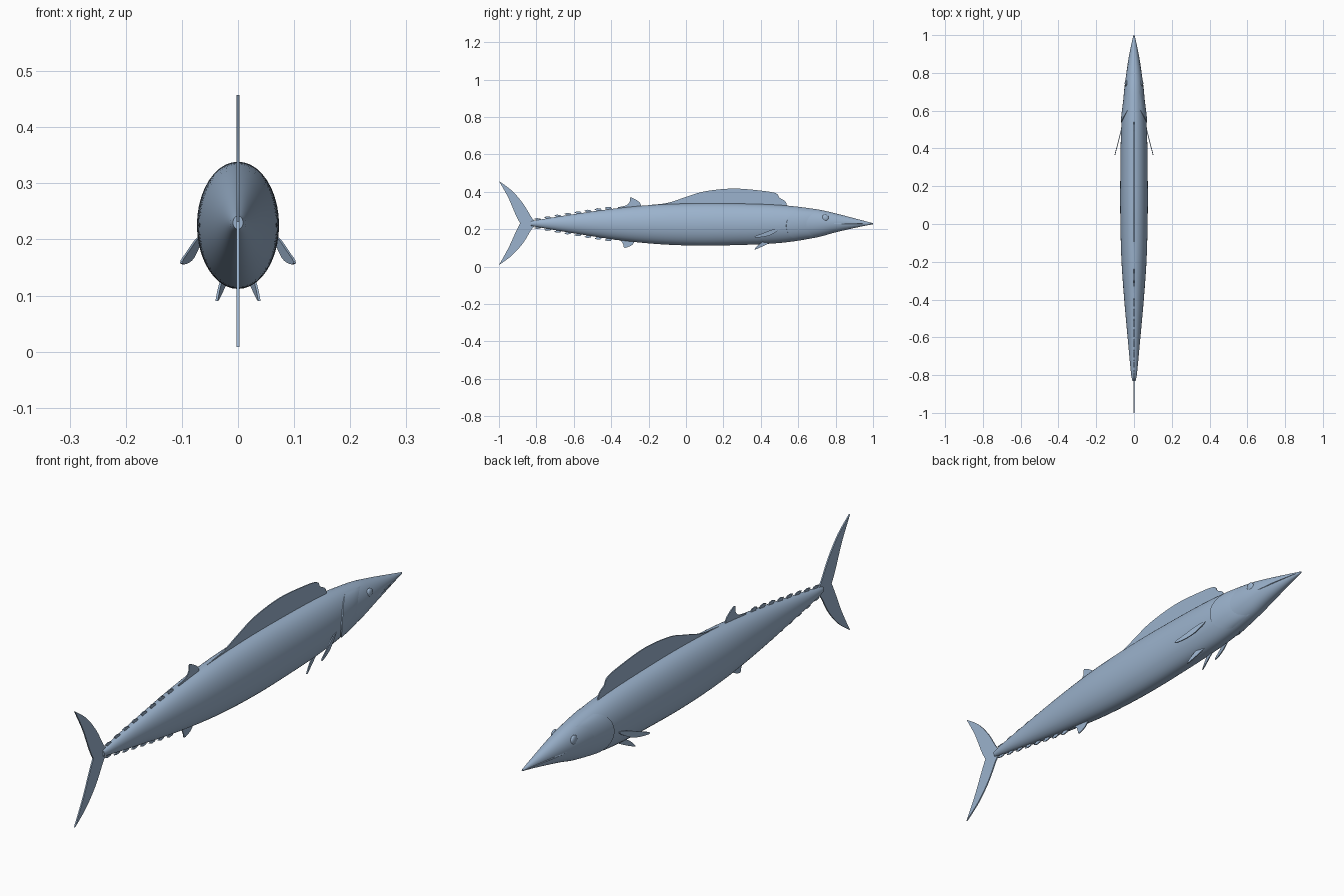
import bpy, bmesh, math
from mathutils import Vector

cube = bpy.data.objects.get("Cube")
if cube:
    bpy.data.objects.remove(cube)

blue = bpy.data.materials.new("steel blue")
blue.use_nodes = True
COLOUR = (0.33, 0.45, 0.61, 1)
blue.diffuse_color = COLOUR
blue.node_tree.nodes["Principled BSDF"].inputs["Base Color"].default_value = COLOUR

# Body stations: y, top z, bottom z, half width
STATIONS = [(-0.83, .242, .218, .009), (-0.8, .248, .212, .015), (-0.6, .28, .178, .034),
            (-0.4, .308, .147, .052), (-0.2, .328, .124, .066), (0, .337, .113, .072),
            (0.2, .338, .113, .073), (0.5, .329, .126, .068), (0.7, .306, .156, .053),
            (0.8, .284, .183, .040), (0.95, .245, .217, .013), (1, .232, .226, .003)]


def station(y):
    """Smooth (Hermite) interpolation of the body stations."""
    n = len(STATIONS)
    i = max(k for k in range(n - 1) if STATIONS[k][0] <= y or k == 0)

    def slope(k, c):
        a, b = STATIONS[max(k - 1, 0)], STATIONS[min(k + 1, n - 1)]
        return (b[c] - a[c]) / (b[0] - a[0])
    a, b = STATIONS[i], STATIONS[i + 1]
    h = b[0] - a[0]
    t = min(max((y - a[0]) / h, 0), 1)
    return [(2*t**3 - 3*t*t + 1) * a[c] + (t**3 - 2*t*t + t) * h * slope(i, c)
            + (3*t*t - 2*t**3) * b[c] + (t**3 - t*t) * h * slope(i + 1, c) for c in (1, 2, 3)]


def skin(y, angle, grow=0.0):
    """Point on the body, angle measured from the model's left side upwards."""
    top, bottom, half = station(y)
    return Vector(((half + grow) * math.cos(angle), y,
                   (top + bottom) / 2 + ((top - bottom) / 2 + grow) * math.sin(angle)))


def make(name, bm, smooth=40):
    bmesh.ops.recalc_face_normals(bm, faces=bm.faces)
    mesh = bpy.data.meshes.new(name)
    bm.to_mesh(mesh)
    bm.free()
    obj = bpy.data.objects.new(name, mesh)
    bpy.context.collection.objects.link(obj)
    mesh.materials.append(blue)
    bpy.ops.object.select_all(action='DESELECT')
    obj.select_set(True)
    bpy.context.view_layer.objects.active = obj
    bpy.ops.object.shade_smooth_by_angle(angle=math.radians(smooth))
    return obj


def grid(bm, rows, closed=False):
    rows = [[bm.verts.new(p) for p in row] for row in rows]
    for a, b in zip(rows, rows[1:]):
        n = len(a)
        for j in range(n if closed else n - 1):
            k = (j + 1) % n
            bm.faces.new((a[j], a[k], b[k], b[j]))
    return rows


def curve(points, steps=5):
    """Catmull-Rom line through the points."""
    p = [Vector(q) for q in points]
    p = [p[0]] + p + [p[-1]]
    line = []
    for a, b, c, d in zip(p, p[1:], p[2:], p[3:]):
        for s in range(steps):
            t = s / steps
            line.append(0.5 * (2*b + (c - a)*t + (2*a - 5*b + 4*c - d)*t*t
                               + (3*b - a - 3*c + d)*t**3))
    return line + [p[-1]]


def plate(bm, outline, place, thick):
    """Flat fin: a thin slab whose outline is given in (y, z)."""
    sides = [[bm.verts.new(place(s * thick / 2, p[0], p[1])) for p in outline] for s in (-1, 1)]
    for side in sides:
        bm.faces.new(side)
    for j in range(len(outline)):
        k = (j + 1) % len(outline)
        bm.faces.new((sides[0][j], sides[0][k], sides[1][k], sides[1][j]))


def upright(x, y, z):
    return Vector((x, y, z))


def midline_fin(name, edge, base, thick=0.004):
    bm = bmesh.new()
    plate(bm, curve(edge) + [Vector(p) for p in base], upright, thick)
    make(name, bm, 30)


# Body
bm = bmesh.new()
SIDES, RINGS = 40, 72
rings = grid(bm, [[skin(-0.83 + 1.83 * i / RINGS, math.tau * j / SIDES) for j in range(SIDES)]
                  for i in range(RINGS + 1)], closed=True)
bm.faces.new(rings[0])
bm.faces.new(rings[-1])
make("body", bm, 60)

# Dorsal and anal fins
midline_fin("front_dorsal_fin",
            [(-.2, .329), (-.1, .34), (0, .372), (.1, .402), (.25, .417), (.4, .406), (.48, .392),
             (.5, .368), (.53, .35), (.54, .325)], [(.5, .31), (.2, .32), (-.1, .318)])
midline_fin("rear_dorsal_fin",
            [(-.238, .32), (-.25, .345), (-.295, .37), (-.3, .348), (-.32, .327), (-.365, .317)],
            [(-.36, .3), (-.25, .31)])
midline_fin("anal_fin",
            [(-.275, .135), (-.29, .114), (-.328, .1), (-.336, .118), (-.35, .138), (-.39, .144)],
            [(-.38, .16), (-.28, .15)])

# Rows of small finlets above and below the tail stem
for name, row in (("upper_finlets", 0), ("lower_finlets", 1)):
    bm = bmesh.new()
    for i in range(8):
        y = -.39 - .054 * i
        size = .013 - .0006 * i
        out = -1 if row else 1
        edge = station(max(y - .02, -.83))[row]
        shape = [(y, edge - out * .006), (y - .012, edge + out * size * .8),
                 (y - .03, edge + out * size), (y - .046, edge + out * size * .5),
                 (y - .034, edge), (y - .034, edge - out * .008)]
        plate(bm, shape, upright, .004)
    make(name, bm, 30)

# Forked tail
bm = bmesh.new()
upper = curve([(-.80, .236), (-.825, .262), (-.87, .335), (-.93, .405), (-1, .457)])
trailing = curve([(-1, .457), (-.95, .368), (-.91, .275), (-.887, .232)])
lower = curve([(-.887, .232), (-.91, .185), (-.95, .098), (-1, .008)])
under = curve([(-1, .008), (-.93, .06), (-.87, .127), (-.825, .2), (-.80, .224)])
plate(bm, upper + trailing[1:] + lower[1:] + under[1:], upright, .005)
make("tail_fin", bm, 30)


# Paired parts, built for each side of the body
def paired_fin(name, outline, spine, side):
    """Thin fin whose sideways position follows a slope along y."""
    root_y, root_x, tip_y, tip_x = spine
    lean = (tip_x - root_x) / (tip_y - root_y)
    bm = bmesh.new()
    plate(bm, curve(outline, 4),
          lambda t, y, z: Vector((side * (root_x + lean * (y - root_y) + t), y, z)), .004)
    make(name, bm, 30)


for label, side in (("left", 1), ("right", -1)):
    paired_fin(label + "_pectoral_fin",
               [(.51, .206), (.47, .2), (.41, .178), (.37, .163), (.372, .156), (.41, .158),
                (.45, .168), (.49, .19)], (.51, .064, .37, .1), side)
    paired_fin(label + "_pelvic_fin",
               [(.46, .135), (.42, .113), (.368, .09), (.372, .1), (.39, .118), (.41, .132)],
               (.45, .019, .37, .037), side)

    # Gill cover with a raised, rounded rear edge
    bm = bmesh.new()
    rows = []
    for i in range(25):
        u = -1 + i / 12
        angle = u * 1.15 - .1
        back = .535 + .075 * u * u
        lift = .004 * (1 - u ** 4)
        heights = [-.002, lift, lift * .85, lift * .5, lift * .15, -.002]
        offsets = [0, .002, .03, .07, .1, .13]
        row = [skin(back + d, angle, h) for d, h in zip(offsets, heights)]
        rows.append([Vector((side * p.x, p.y, p.z)) for p in row])
    grid(bm, rows)
    make(label + "_gill_cover", bm)

    # Eye
    bm = bmesh.new()
    bmesh.ops.create_uvsphere(bm, u_segments=20, v_segments=12, radius=.018)
    spot = skin(.745, .45)
    for v in bm.verts:
        v.co = Vector((side * (spot.x - .002 + v.co.x * .45), spot.y + v.co.y, spot.z + v.co.z))
    make(label + "_eye", bm)

    # Lip ridge along the jaw
    bm = bmesh.new()
    rows = []
    for i in range(13):
        y = .79 + .2 * i / 12
        h = .0025 * math.sin(math.pi * (i + .5) / 13)
        rows.append([skin(y, a, g) for a, g in ((-.02, -.001), (-.12, h), (-.17, -.001))])
    grid(bm, [[Vector((side * p.x, p.y, p.z)) for p in row] for row in rows])
    make(label + "_lip", bm)
